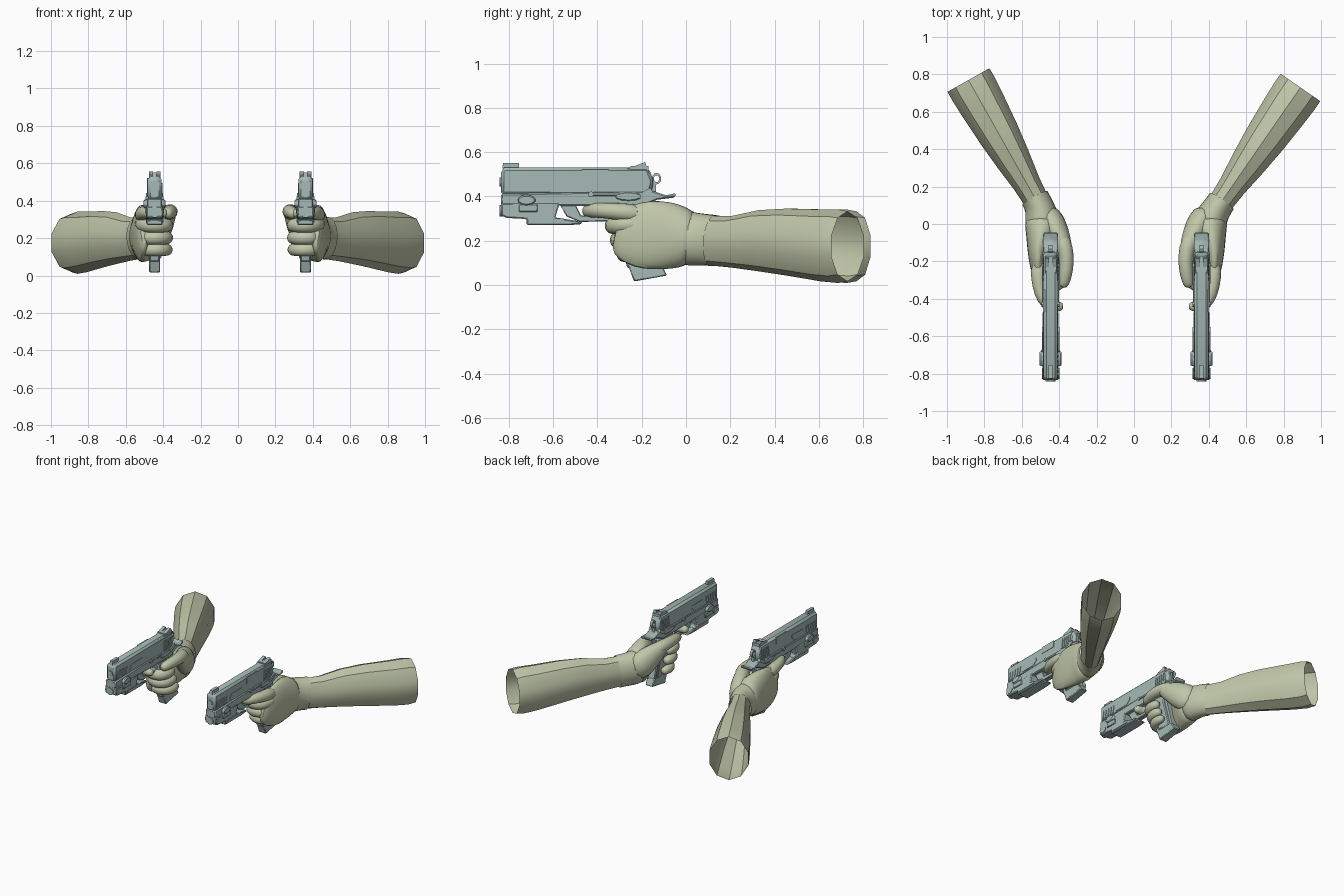
import bpy, bmesh, math
from mathutils import Vector

cube = bpy.data.objects.get("Cube")
if cube:
    bpy.data.objects.remove(cube)


def make_material(name, colour):
    m = bpy.data.materials.new(name)
    m.use_nodes = True
    m.diffuse_color = (*colour, 1)
    m.node_tree.nodes["Principled BSDF"].inputs["Base Color"].default_value = (*colour, 1)
    return m


STEEL = make_material("pale teal", (0.38, 0.49, 0.47))
SLEEVE = make_material("pale olive", (0.53, 0.57, 0.40))

# Set for each side: label, sideways sign and pistol centre line
side, sign, centre = "right", 1, 0.0


def finish(name, bm, material, bevel=0.0, subdiv=0):
    for v in bm.verts:
        v.co.x = centre + sign * v.co.x
    bmesh.ops.recalc_face_normals(bm, faces=bm.faces)
    mesh = bpy.data.meshes.new(side + "_" + name)
    bm.to_mesh(mesh)
    bm.free()
    mesh.materials.append(material)
    ob = bpy.data.objects.new(side + "_" + name, mesh)
    bpy.context.collection.objects.link(ob)
    if bevel:
        mod = ob.modifiers.new("Bevel", "BEVEL")
        mod.width, mod.segments, mod.limit_method = bevel, 1, "ANGLE"
    if subdiv:
        mod = ob.modifiers.new("Subdivision", "SUBSURF")
        mod.levels = mod.render_levels = subdiv
    bpy.ops.object.select_all(action="DESELECT")
    ob.select_set(True)
    bpy.context.view_layer.objects.active = ob
    bpy.ops.object.shade_smooth_by_angle(angle=math.radians(60 if subdiv else 35))
    return ob


def prism(name, profile, half, bevel=0.0, x=0.0):
    """Extrude a (y, z) profile sideways."""
    bm = bmesh.new()
    face = bm.faces.new([bm.verts.new((x - half, y, z)) for y, z in profile])
    out = bmesh.ops.extrude_face_region(bm, geom=[face])
    moved = [g for g in out["geom"] if isinstance(g, bmesh.types.BMVert)]
    bmesh.ops.translate(bm, verts=moved, vec=(2 * half, 0, 0))
    return finish(name, bm, STEEL, bevel)


def box(name, y0, y1, z0, z1, half, bevel=0.0, x=0.0):
    return prism(name, [(y0, z0), (y1, z0), (y1, z1), (y0, z1)], half, bevel, x)


def oval(y, z, ry, rz, n=12):
    return [(y + ry * math.cos(i * math.tau / n), z + rz * math.sin(i * math.tau / n)) for i in range(n)]


def loft(name, rings, sides=10, caps=(True, True), subdiv=1, axis=None):
    """Skin rings of (x, y, z, half width, half height) along their path."""
    bm = bmesh.new()
    pts = [Vector(r[:3]) for r in rings]
    loops = []
    for i, r in enumerate(rings):
        t = axis or (pts[min(i + 1, len(pts) - 1)] - pts[max(i - 1, 0)]).normalized()
        across = t.cross(Vector((0, 0, 1))).normalized()
        up = across.cross(t)
        loop = []
        for k in range(sides):
            a = math.tau * (k + 0.5) / sides
            loop.append(bm.verts.new(pts[i] + across * r[3] * math.cos(a) + up * r[4] * math.sin(a)))
        loops.append(loop)
    for a, b in zip(loops, loops[1:]):
        for k in range(sides):
            bm.faces.new((a[k], a[(k + 1) % sides], b[(k + 1) % sides], b[k]))
    if caps[0]:
        bm.faces.new(loops[0])
    if caps[1]:
        bm.faces.new(loops[-1])
    return finish(name, bm, SLEEVE, subdiv=subdiv)


def finger(name, path, radii):
    """Tapering tube with a rounded tip."""
    rings = [(*p, r * 1.05, r * 1.05) for p, r in zip(path, radii)]
    last = Vector(path[-1])
    tip = last + (last - Vector(path[-2])).normalized() * radii[-1] * 0.7
    rings.append((*tip, radii[-1] * 0.6, radii[-1] * 0.6))
    return loft(name, rings)


def build_pistol():
    # Slide, sights and hammer
    prism("slide", [(-.835, .405), (-.835, .522), (-.82, .53), (-.17, .53), (-.145, .47), (-.16, .405)], .037, .014)
    prism("front_sight", [(-.83, .525), (-.825, .552), (-.755, .552), (-.755, .525)], .011)
    for x in (-.02, .02):
        prism("rear_sight_post", [(-.265, .525), (-.185, .555), (-.165, .5)], .011, x=x)
    box("rear_sight_base", -.25, -.17, .51, .538, .03)
    ring = [(y, z) for y, z in oval(-.133, .48, .021, .026)]
    for i, (a, b) in enumerate(zip(ring, ring[1:] + ring[:1])):
        inner = [(-.133 + (p[0] + .133) * .6, .48 + (p[1] - .48) * .6) for p in (b, a)]
        prism("hammer_ring", [a, b] + inner, .01)
    prism("hammer_arm", [(-.17, .41), (-.15, .47), (-.135, .465), (-.135, .41)], .01)

    # Frame with tail
    prism("frame", [(-.835, .412), (-.835, .36), (-.2, .355), (-.13, .385), (-.05, .395),
                    (-.045, .415), (-.09, .405), (-.15, .425)], .04, .006)
    # Under-barrel module
    prism("light_module", [(-.835, .37), (-.835, .315), (-.81, .303), (-.72, .298), (-.72, .27),
                           (-.53, .27), (-.47, .275), (-.47, .286), (-.59, .305), (-.57, .37)], .043, .006)
    box("module_lower_rail", -.70, -.55, .283, .30, .047)
    prism("module_knob", oval(-.72, .383, .042, .024), .058, .006)
    box("module_clamp", -.755, -.67, .33, .365, .05, .004)
    prism("module_lens_ring", oval(-.80, .335, .03, .022), .047)
    bm = bmesh.new()
    bmesh.ops.create_cone(bm, cap_ends=True, segments=12, radius1=.026, radius2=.026, depth=.02)
    for v in bm.verts:
        v.co = Vector((v.co.x, v.co.z - .832, v.co.y + .335))
    finish("lens", bm, STEEL)
    bm = bmesh.new()
    bmesh.ops.create_cone(bm, cap_ends=True, segments=12, radius1=.02, radius2=.02, depth=.02)
    for v in bm.verts:
        v.co = Vector((v.co.x, v.co.z - .832, v.co.y + .465))
    finish("muzzle", bm, STEEL)

    # Trigger and guard
    prism("trigger_guard", [(-.57, .365), (-.50, .365), (-.475, .315), (-.35, .305), (-.3, .31),
                            (-.3, .288), (-.48, .285), (-.54, .31)], .018, .004)
    prism("trigger", [(-.39, .365), (-.36, .365), (-.375, .335), (-.39, .315), (-.4, .318)], .008)

    # Grip and magazine
    prism("grip", [(-.335, .365), (-.265, .075), (-.11, .075), (-.17, .29), (-.14, .37)], .03, .008)
    prism("grip_panels", [(-.30, .345), (-.24, .09), (-.13, .09), (-.185, .28), (-.175, .345)], .036, .006)
    prism("magazine_base", [(-.262, .09), (-.235, .016), (-.086, .043), (-.108, .09)], .03, .005)

    # Raised side details
    for i in range(5):
        y = -.815 + i * .026
        prism("front_serration", [(y, .425), (y + .012, .425), (y + .02, .475), (y + .008, .475)], .041)
        y = -.275 + i * .02
        prism("rear_serration", [(y, .425), (y + .01, .425), (y + .018, .495), (y + .008, .495)], .041)
    prism("slide_panel", [(-.67, .425), (-.56, .425), (-.53, .45), (-.53, .47), (-.65, .47)], .04)
    box("ejection_port", -.47, -.35, .475, .522, .033, x=-.007)
    box("slide_stop", -.44, -.3, .403, .418, .046, .003)
    prism("frame_pin", oval(-.43, .41, .013, .013, 8), .048)
    prism("safety_lever", oval(-.26, .4, .062, .02), .047, .004)
    prism("safety_tail", [(-.23, .4), (-.16, .44), (-.15, .42), (-.2, .39)], .046)


def build_arm(wrist, elbow):
    # Forearm sleeve, open at the elbow
    w, e = Vector(wrist), Vector(elbow)
    axis = (e - w).normalized()
    rings = []
    for t, z, hw, hh in ((-.06, .205, .068, .108), (0, .2, .07, .112), (.15, .195, .079, .116),
                         (.35, .2, .1, .138), (.55, .194, .117, .151), (.8, .179, .131, .162),
                         (.93, .175, .136, .166), (1, .175, .135, .158)):
        p = w.lerp(e, t)
        rings.append((p.x, p.y, z, hw, hh))
    loft("forearm", rings, sides=10, caps=(False, False), subdiv=0, axis=axis)

    # Glove cuff overlapping the sleeve
    p, q = w + axis * .015, w - axis * .04
    loft("glove_cuff", [(p.x, p.y, .2, .08, .12), (q.x, q.y, .205, .082, .121),
                        (-.045, .025, .207, .098, .125), (-.04, -.02, .215, .095, .135)],
         sides=12, caps=(False, True))


def build_hand():
    # Back of the hand on the outer side of the grip
    loft("palm", [(-.045, .04, .207, .098, .125), (-.043, -.02, .215, .098, .145), (-.055, -.08, .224, .08, .16),
                  (-.07, -.15, .225, .056, .162), (-.068, -.22, .225, .046, .155),
                  (-.062, -.285, .235, .034, .125), (-.055, -.32, .245, .02, .09)], sides=12)
    # Thumb base and thumb along the inner side
    loft("thumb_base", [(-.035, .06, .21, .075, .09), (.01, .01, .235, .075, .105), (.04, -.05, .285, .065, .09),
                        (.07, -.12, .325, .05, .058), (.08, -.16, .335, .035, .04)])
    finger("thumb", [(.05, -.06, .325), (.08, -.13, .34), (.088, -.21, .343), (.08, -.27, .34), (.07, -.32, .332)],
           [.045, .043, .038, .036, .03])
    # Index finger through the guard
    finger("index_finger", [(-.065, -.2, .32), (-.066, -.29, .33), (-.055, -.37, .337), (-.025, -.43, .338),
                            (.02, -.443, .335), (.05, -.44, .333)], [.044, .04, .035, .033, .03, .027])
    # Remaining fingers wrapped around the front of the grip
    for name, z, dy, r in (("middle_finger", .268, 0, .038), ("ring_finger", .202, .022, .037),
                           ("little_finger", .138, .05, .034)):
        path = [(-.07, -.2, z + .01), (-.068, -.275, z + .005), (-.045, -.322, z), (.005, -.338, z),
                (.05, -.32, z), (.07, -.275, z), (.064, -.225, z)]
        finger(name, [(x, y + dy, h) for x, y, h in path], [r, r * 1.05, r, r, r, r * .95, r * .85])


# Both sides, with slightly different forearm angles
for side, sign, centre, wrist, elbow in (
        ("right", 1, -.446, (-.076, .125, 0), (-.439, .77, 0)),
        ("left", -1, .361, (-.1, .11, 0), (-.529, .73, 0))):
    build_pistol()
    build_arm(wrist, elbow)
    build_hand()
